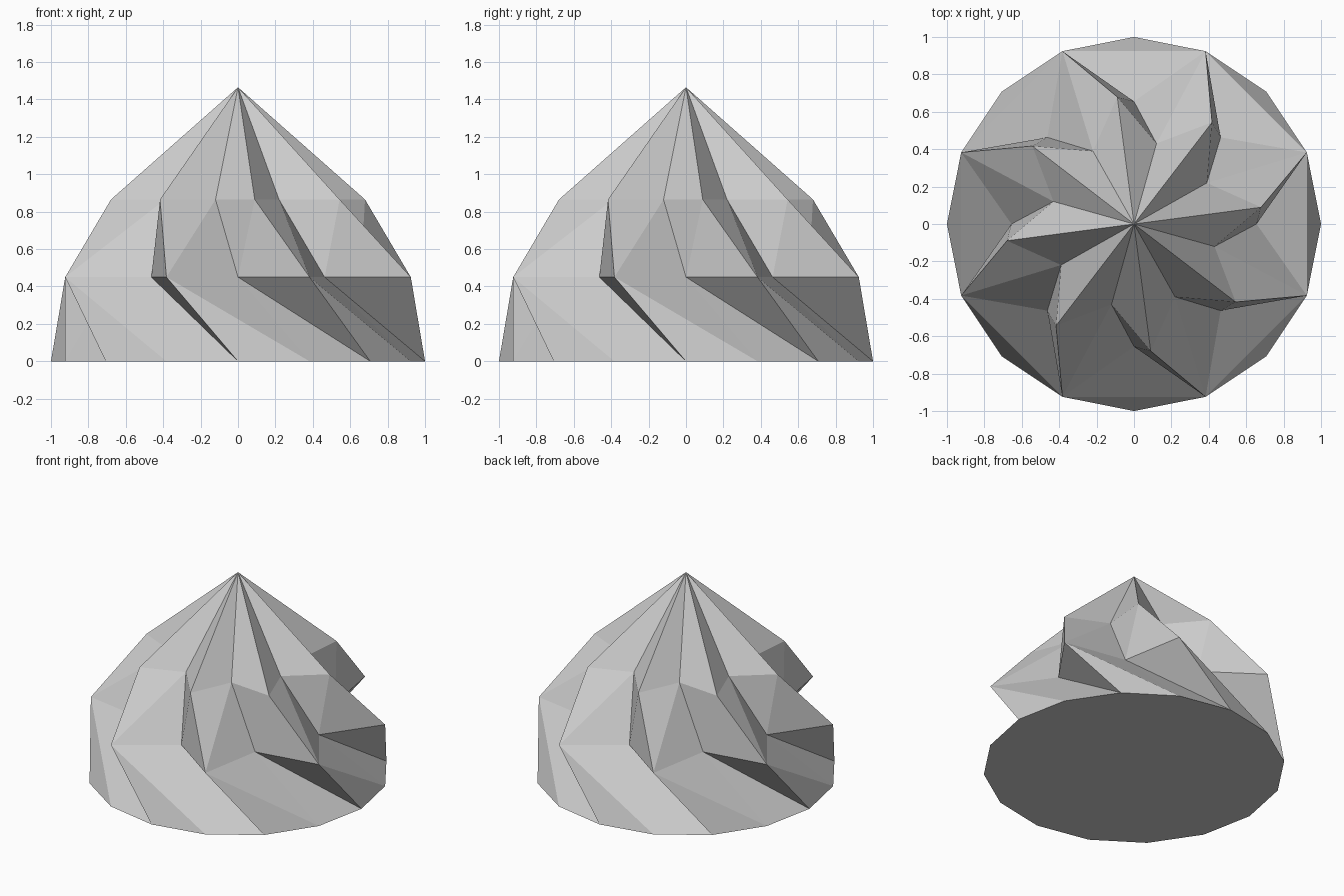
import bpy
import bmesh
from math import radians, sin, cos

if "Cube" in bpy.data.objects:
    bpy.data.objects.remove(bpy.data.objects["Cube"])

LOBES = 8
N = LOBES * 2
STEP = 360 / N


def ring(bm, z, r_even, r_odd, twist):
    """Star-shaped ring: alternating radii, turned by twist degrees."""
    verts = []
    for i in range(N):
        r = r_odd if i % 2 else r_even
        a = radians(i * STEP + twist[i % 2])
        verts.append(bm.verts.new((r * cos(a), r * sin(a), z)))
    return verts


bm = bmesh.new()

# Round base, then two fluted rings twisting clockwise as they rise (even = groove, odd = ridge)
base = ring(bm, 0, 1, 1, (22.5, 22.5))
middle = ring(bm, 0.45, 0.655, 1.0, (0, 0))
upper = ring(bm, 0.865, 0.447, 0.685, (-15.6, -15))
tip = bm.verts.new((0, 0, 1.465))

for i in range(N):
    j = (i + 1) % N
    # lower flutes
    bm.faces.new((middle[i], base[i], base[j]))
    bm.faces.new((middle[i], base[j], middle[j]))
    # upper flutes
    bm.faces.new((middle[i], middle[j], upper[j]))
    bm.faces.new((middle[i], upper[j], upper[i]))
    # pointed top
    bm.faces.new((upper[i], upper[j], tip))

# Flat underside
bm.faces.new(base[::-1])

mesh = bpy.data.meshes.new("swirl_dollop")
bm.to_mesh(mesh)
bm.free()
bpy.context.collection.objects.link(bpy.data.objects.new("swirl_dollop", mesh))
